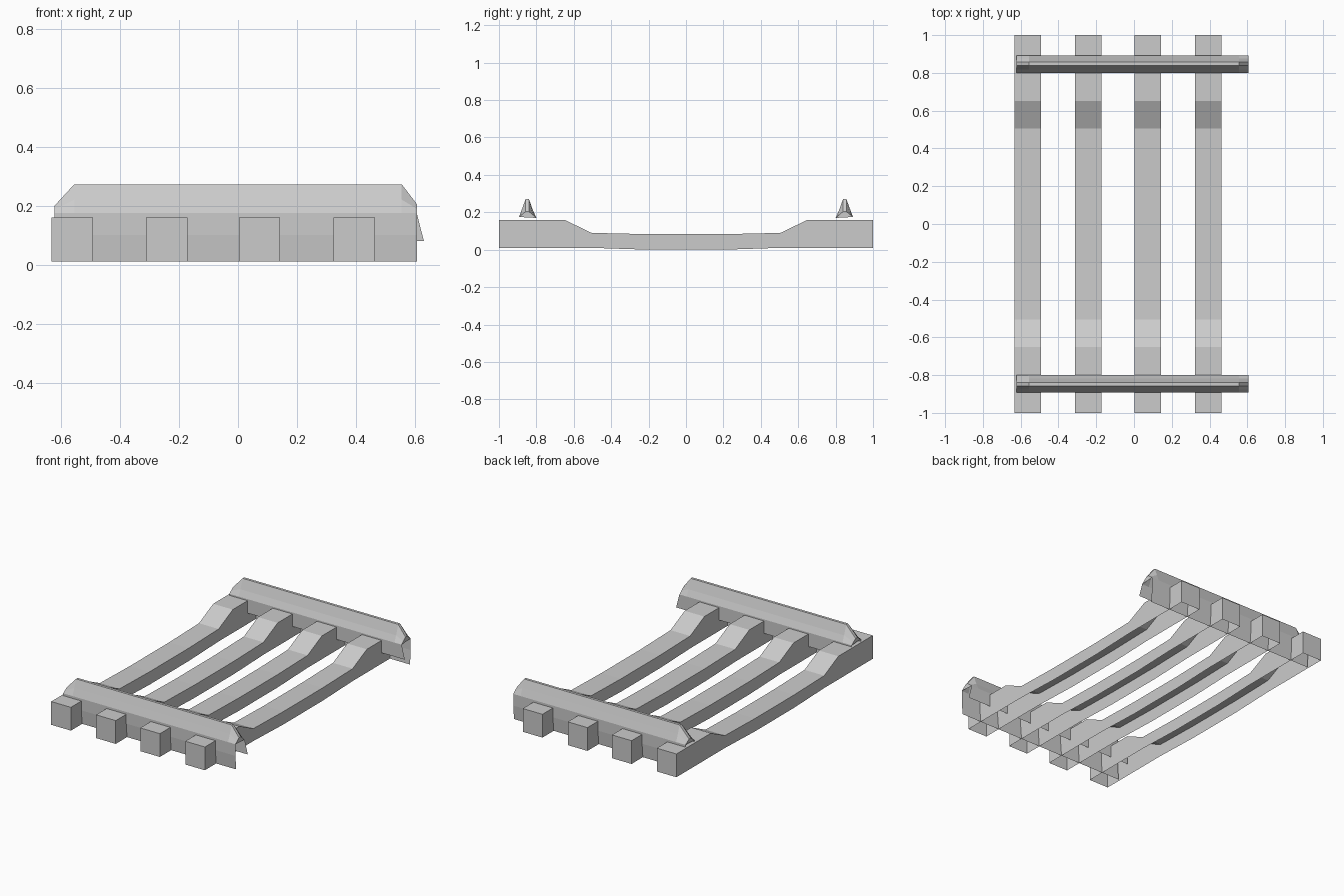
import bpy

if "Cube" in bpy.data.objects:
    bpy.data.objects.remove(bpy.data.objects["Cube"])


def make_object(name, verts, faces):
    mesh = bpy.data.meshes.new(name)
    mesh.from_pydata(verts, [], faces)
    mesh.update()
    obj = bpy.data.objects.new(name, mesh)
    bpy.context.collection.objects.link(obj)
    return obj


# Long beams: thin-walled, open underneath, with lowered middle
# stations along y: (y, bottom z, top z)
STATIONS = [(-1, .01, .16), (-.65, .01, .16), (-.505, .01, .09), (-.2, 0, .083),
            (.2, 0, .083), (.505, .01, .09), (.65, .01, .16), (1, .01, .16)]


def beam(name, x0, x1):
    verts, faces = [], []
    for y, low, top in STATIONS:
        verts += [(x0, y, low), (x0, y, top), (x1, y, top), (x1, y, low)]
    for i in range(len(STATIONS) - 1):
        a, b = 4 * i, 4 * i + 4
        for k in range(3):
            faces.append((a + k, b + k, b + k + 1, a + k + 1))
    n = len(verts)
    faces += [(0, 1, 2, 3), (n - 1, n - 2, n - 3, n - 4)]
    return make_object(name, verts, faces)


for i, x in enumerate((-.632, -.312, .003, .324)):
    beam(f"long_beam_{i + 1}", x, x + .14)

# Cross rails: folded sheet with outer skirt, ridged cap, short inner wall
# profile as (distance from centre in y, z), outer bottom to inner bottom
PROFILE = [(.885, .01), (.893, .10), (.893, .175), (.876, .22), (.857, .272),
           (.84, .272), (.818, .21), (.80, .17), (.80, .08)]


def section(x, cap, flare=0):
    """One slice of the rail; cap < 1 lowers the ridge for the hipped ends."""
    pts = []
    for i, (y, z) in enumerate(PROFILE):
        if z > .175:
            z = .175 + (z - .175) * cap
        pts.append((x + (flare if i == len(PROFILE) - 1 else 0), y, z))
    return pts


def cross_rail(name, side):
    slices = [section(-.622, .25), section(-.555, 1), section(.555, 1),
              section(.607, .3, .023)]
    verts = [(x, side * y, z) for s in slices for x, y, z in s]
    n = len(PROFILE)
    faces = []
    for j in range(len(slices) - 1):
        for k in range(n - 1):
            a = j * n + k
            f = (a, a + 1, a + n + 1, a + n)
            faces.append(f if side < 0 else f[::-1])
    # small gable closing the cap at each end
    for j in (0, len(slices) - 1):
        faces.append(tuple(j * n + k for k in range(2, 8)))
    return make_object(name, verts, faces)


cross_rail("front_cross_rail", -1)
cross_rail("back_cross_rail", 1)
